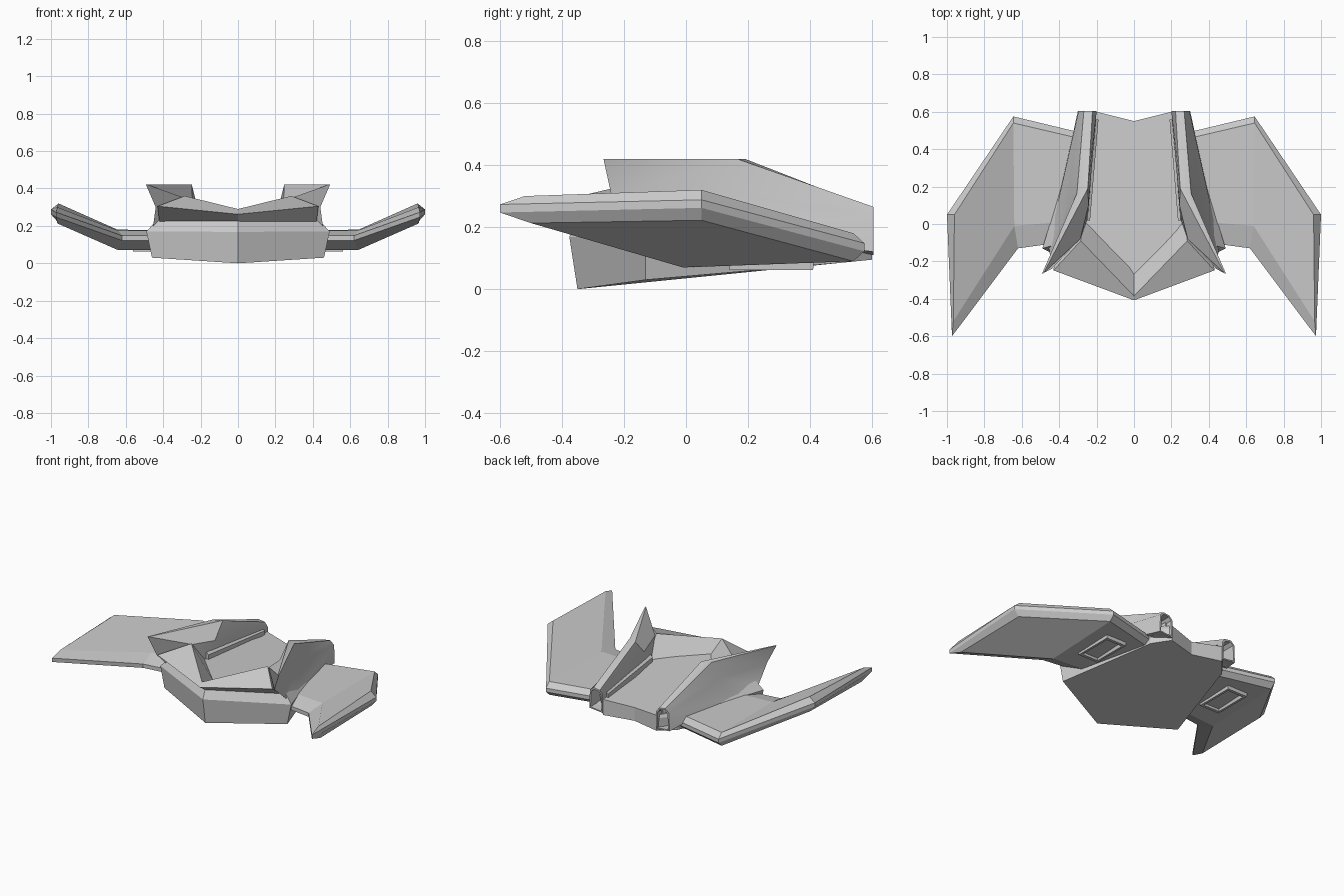
import bpy, bmesh
from mathutils import Vector

if "Cube" in bpy.data.objects:
    bpy.data.objects.remove(bpy.data.objects["Cube"])


def loft(name, rings, mirror=False, hollow=None, smooth=False):
    """Skin closed rings of equal length, cap both ends."""
    bm = bmesh.new()
    vs = [[bm.verts.new(p) for p in r] for r in rings]
    n = len(rings[0])
    for a, b in zip(vs, vs[1:]):
        for i in range(n):
            j = (i + 1) % n
            bm.faces.new((a[i], a[j], b[j], b[i]))
    first = bm.faces.new(vs[0][::-1])
    last = bm.faces.new(vs[-1])
    bmesh.ops.recalc_face_normals(bm, faces=bm.faces[:])
    if hollow:
        bmesh.ops.inset_individual(bm, faces=[first], thickness=hollow[0])
        ext = bmesh.ops.extrude_discrete_faces(bm, faces=[first])
        for v in ext['faces'][0].verts:
            v.co += Vector(hollow[1])
    me = bpy.data.meshes.new(name)
    bm.to_mesh(me)
    bm.free()
    ob = bpy.data.objects.new(name, me)
    bpy.context.collection.objects.link(ob)
    if mirror:
        m = ob.modifiers.new("mirror", 'MIRROR')
        m.use_mirror_merge = False
    if smooth:
        bpy.ops.object.select_all(action='DESELECT')
        ob.select_set(True)
        bpy.context.view_layer.objects.active = ob
        bpy.ops.object.shade_smooth_by_angle(angle=0.6)
    return ob


def flip(pts):
    return [(-x, y, z) for x, y, z in pts]


def full(half):
    """Complete a half outline running from nose to tail centre."""
    return half + flip(half[1:-1])[::-1]


# Hull: bottom, widest edge, bevelled deck, built as left and right halves
half_rings = [
    [(0, -.35, 0), (.46, -.13, .03), (.285, .5, .085), (.2, .6, .095), (0, .55, .09)],
    [(0, -.376, .168), (.49, -.13, .17), (.295, .5, .18), (.2, .6, .18), (0, .55, .165)],
    [(0, -.35, .23), (.435, -.115, .23), (.27, .5, .205), (.2, .6, .2), (0, .55, .18)],
]
loft("hull", [full(r) for r in half_rings])

# Overhanging nose cowl with a V-shaped ridge
side = [(.42, -.12, .22), (.43, -.248, .305), (.285, -.09, .36), (.27, .03, .215)]
mid = [(0, -.345, .22), (0, -.408, .262), (0, -.385, .29), (0, -.24, .215)]
loft("nose_cowl", [flip(side), mid, side])

# Forward-swept fins, open at the rear like an exhaust channel
loft("fin", [
    [(.2, .605, .11), (.2, .605, .23), (.222, .605, .258), (.268, .605, .265),
     (.296, .605, .24), (.3, .605, .12)],
    [(.245, .04, .2), (.243, .1, .32), (.247, .19, .42), (.305, .165, .42),
     (.345, .12, .31), (.41, .1, .19)],
    [(.285, -.07, .2), (.287, -.08, .35), (.484, -.264, .42), (.492, -.266, .42),
     (.44, -.24, .3), (.455, -.12, .19)],
], mirror=True, hollow=(.012, (0, -.12, 0)), smooth=True)

# Low rails along the inside of the fins
loft("deck_rail", [
    [(.19, .56, .17), (.19, .56, .225), (.215, .56, .235), (.23, .56, .17)],
    [(.235, .02, .2), (.235, .02, .255), (.25, .02, .27), (.28, .02, .2)],
], mirror=True)

# Wings: flat root panel, then raised outer panel with bevelled rim
rim = [(.27, .485, .13), (.645, .575, .135), (1, .05, .275), (.973, -.6, .26),
       (.62, -.13, .135), (.4, -.1, .135)]
top = [(.26, .45, .175), (.645, .54, .18), (.96, .05, .32), (.966, -.52, .3),
       (.64, -.01, .175), (.4, .01, .175)]
bottom = [(.26, .45, .088), (.645, .54, .09), (.965, .05, .222), (.966, -.5, .213),
          (.64, -.01, .07), (.4, .01, .07)]
wing_rings = [bottom, [(x, y, z - .013) for x, y, z in rim],
              [(x, y, z + .013) for x, y, z in rim], top]
wing = loft("wing", wing_rings, mirror=True)
# fold the top and bottom panels along the dihedral line
bm = bmesh.new()
bm.from_mesh(wing.data)
bm.verts.ensure_lookup_table()
for a, b in ((1, 4), (19, 22)):
    bmesh.ops.connect_vert_pair(bm, verts=[bm.verts[a], bm.verts[b]])
bm.to_mesh(wing.data)
bm.free()


# Framed landing pads under the wing roots
def rect(w, h, z):
    return [(.485 + sx * w, .275 + sy * h, z) for sx, sy in ((-1, -1), (1, -1), (1, 1), (-1, 1))]


loft("landing_pad", [rect(.06, .115, .062), rect(.075, .135, .062), rect(.078, .138, .12)], mirror=True)
pad = bpy.data.objects["landing_pad"]
bm = bmesh.new()
bm.from_mesh(pad.data)
low = [f for f in bm.faces if f.normal.z < -.9 and len(f.verts) == 4
       and abs(f.calc_center_median().x - .485) < .01 and abs(f.calc_center_median().y - .275) < .01]
bmesh.ops.inset_individual(bm, faces=low, thickness=.012, depth=-.03)
bm.to_mesh(pad.data)
bm.free()
